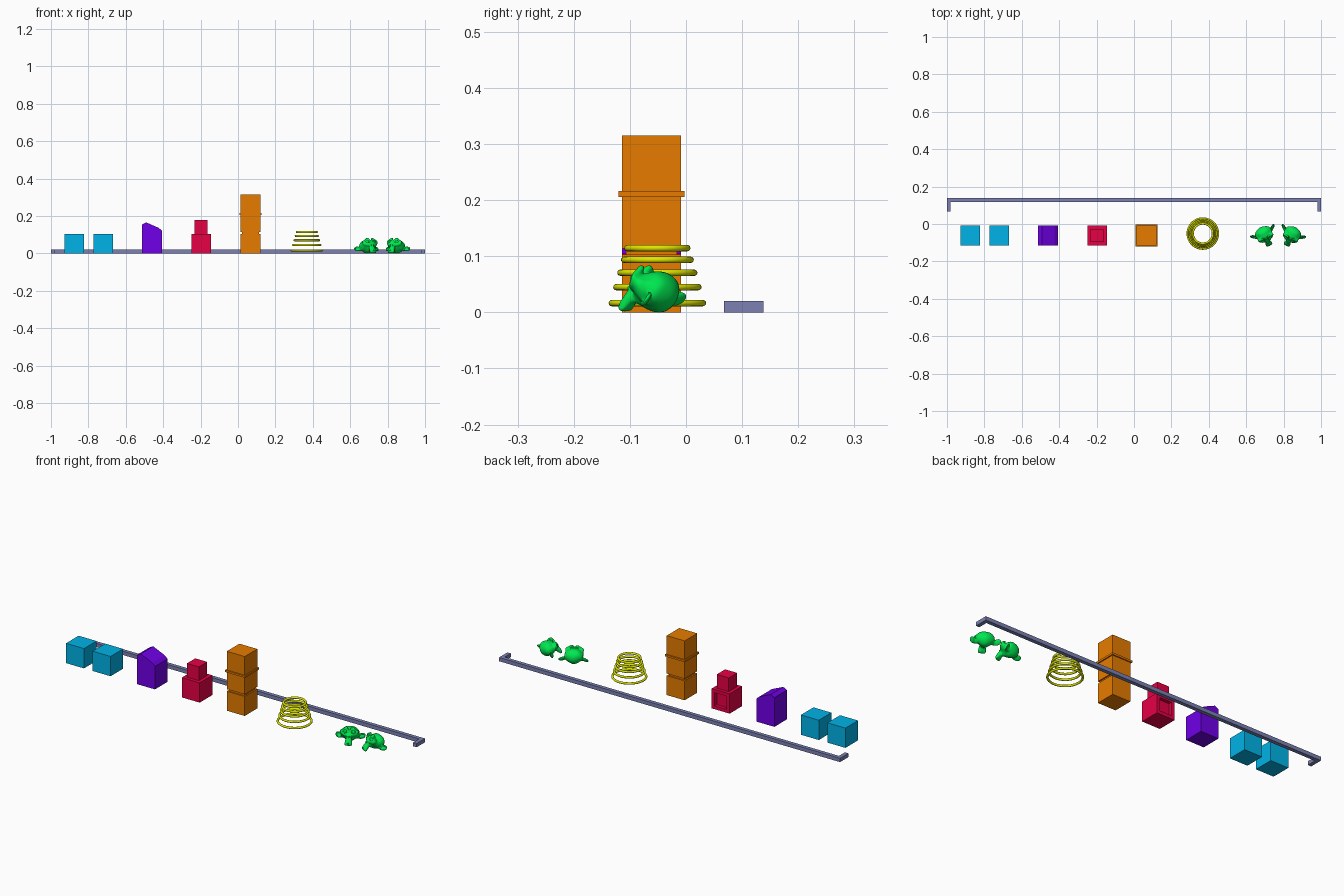
import bpy, bmesh, math
from mathutils import Matrix, Vector

if "Cube" in bpy.data.objects:
    bpy.data.objects.remove(bpy.data.objects["Cube"])


def mat(name, r, g, b):
    m = bpy.data.materials.new(name)
    m.diffuse_color = (r, g, b, 1)
    m.use_nodes = True
    m.node_tree.nodes["Principled BSDF"].inputs["Base Color"].default_value = m.diffuse_color
    return m


BLUE = mat("blue", 0.0, 0.45, 0.80)
PURPLE = mat("purple", 0.16, 0.0, 0.80)
RED = mat("crimson", 0.80, 0.0, 0.06)
ORANGE = mat("orange", 0.80, 0.20, 0.0)
YELLOW = mat("yellow", 0.75, 0.80, 0.0)
GREEN = mat("green", 0.0, 0.80, 0.08)
GREY = mat("slate", 0.20, 0.22, 0.45)

CY, H = -0.0617, 0.0525      # row centre in y, half size of a block


def finish(name, bm, material):
    bmesh.ops.recalc_face_normals(bm, faces=bm.faces)
    me = bpy.data.meshes.new(name)
    bm.to_mesh(me)
    bm.free()
    me.materials.append(material)
    ob = bpy.data.objects.new(name, me)
    bpy.context.collection.objects.link(ob)
    return ob


def block(bm, x):
    m = Matrix.Translation((x, CY, H)) @ Matrix.Scale(2 * H, 4)
    bmesh.ops.create_cube(bm, size=1, matrix=m)


def prism(name, points, axis, lo, hi, material):
    """Extrude a closed 2D outline along y or z."""
    bm = bmesh.new()
    place = (lambda p, t: (p[0], t, p[1])) if axis == "y" else (lambda p, t: (p[0], p[1], t))
    f = bm.faces.new([bm.verts.new(place(p, lo)) for p in points])
    ext = bmesh.ops.extrude_face_region(bm, geom=[f])
    d = (0, hi - lo, 0) if axis == "y" else (0, 0, hi - lo)
    bmesh.ops.translate(bm, vec=d, verts=[v for v in ext["geom"] if isinstance(v, bmesh.types.BMVert)])
    return finish(name, bm, material)


# Back rail with a short return at each end
rail = [(-1, 0.138), (-1, 0.068), (-0.98, 0.068), (-0.98, 0.118)]
rail += [(-x, y) for x, y in reversed(rail)]
prism("back_rail", rail, "z", 0, 0.02, GREY)

# Pair of plain blocks
for i, x in enumerate((-0.876, -0.72)):
    bm = bmesh.new()
    block(bm, x)
    finish(f"plain_block_{i + 1}", bm, BLUE)

# Block with a slanted, bevelled top
prism("slanted_block", [(-0.512, 0), (-0.407, 0), (-0.407, 0.122), (-0.424, 0.137),
                        (-0.491, 0.166), (-0.512, 0.155)], "y", CY - H, CY + H, PURPLE)

# Block with a raised square on top and a sunken square at the back
bm = bmesh.new()
block(bm, -0.197)
for axis, depth in ((Vector((0, 0, 1)), 0.073), (Vector((0, 1, 0)), -0.018)):
    bm.normal_update()
    face = max(bm.faces, key=lambda f: f.calc_center_median().dot(axis))
    bmesh.ops.inset_region(bm, faces=[face], thickness=0.0175, use_even_offset=True)
    ext = bmesh.ops.extrude_discrete_faces(bm, faces=[face])["faces"][0]
    bmesh.ops.translate(bm, vec=axis * depth, verts=ext.verts)
finish("extruded_block", bm, RED)

# Square tower with a groove and a collar
bm = bmesh.new()
steps = [(0, H), (0.103, H), (0.103, 0.0455), (0.114, 0.0455), (0.114, H), (0.206, H),
         (0.206, 0.059), (0.216, 0.059), (0.216, H), (0.315, H)]
rings = [[bm.verts.new((0.067 + sx * r, CY + sy * r, z))
          for sx, sy in ((-1, -1), (1, -1), (1, 1), (-1, 1))] for z, r in steps]
for a, b in zip(rings, rings[1:]):
    for k in range(4):
        j = (k + 1) % 4
        bm.faces.new((a[k], a[j], b[j], b[k]))
bm.faces.new(rings[0])
bm.faces.new(rings[-1])
finish("grooved_tower", bm, ORANGE)

# Stack of shrinking rings
z, s = 0.0165, 1.0
for i in range(5):
    bpy.ops.mesh.primitive_torus_add(major_segments=48, minor_segments=12, major_radius=0.0812 * s,
                                     minor_radius=0.0057, location=(0.368, -0.051, z))
    ring = bpy.context.object
    ring.name = f"ring_{i + 1}"
    ring.data.materials.append(YELLOW)
    bpy.ops.object.shade_smooth()
    z += 0.0285 * s
    s *= 0.9

# Two mirrored monkey heads resting on chin and nape
for i, (x, yaw) in enumerate(((0.686, 27), (0.855, -28))):
    bpy.ops.mesh.primitive_monkey_add(size=2, location=(0, 0, 0))
    head = bpy.context.object
    head.name = f"monkey_head_{i + 1}"
    mod = head.modifiers.new("subdivision", "SUBSURF")
    mod.levels = mod.render_levels = 2
    bpy.ops.object.modifier_apply(modifier=mod.name)
    me = head.data
    me.transform(Matrix.Rotation(math.radians(yaw), 4, "Z")
                 @ Matrix.Rotation(math.radians(-37.5), 4, "X") @ Matrix.Scale(0.055, 4))
    lo = [min(v.co[k] for v in me.vertices) for k in range(3)]
    hi = [max(v.co[k] for v in me.vertices) for k in range(3)]
    me.transform(Matrix.Translation((x - (lo[0] + hi[0]) / 2, -0.06 - (lo[1] + hi[1]) / 2, -lo[2])))
    me.materials.clear()
    me.materials.append(GREEN)
    bpy.ops.object.shade_smooth()
